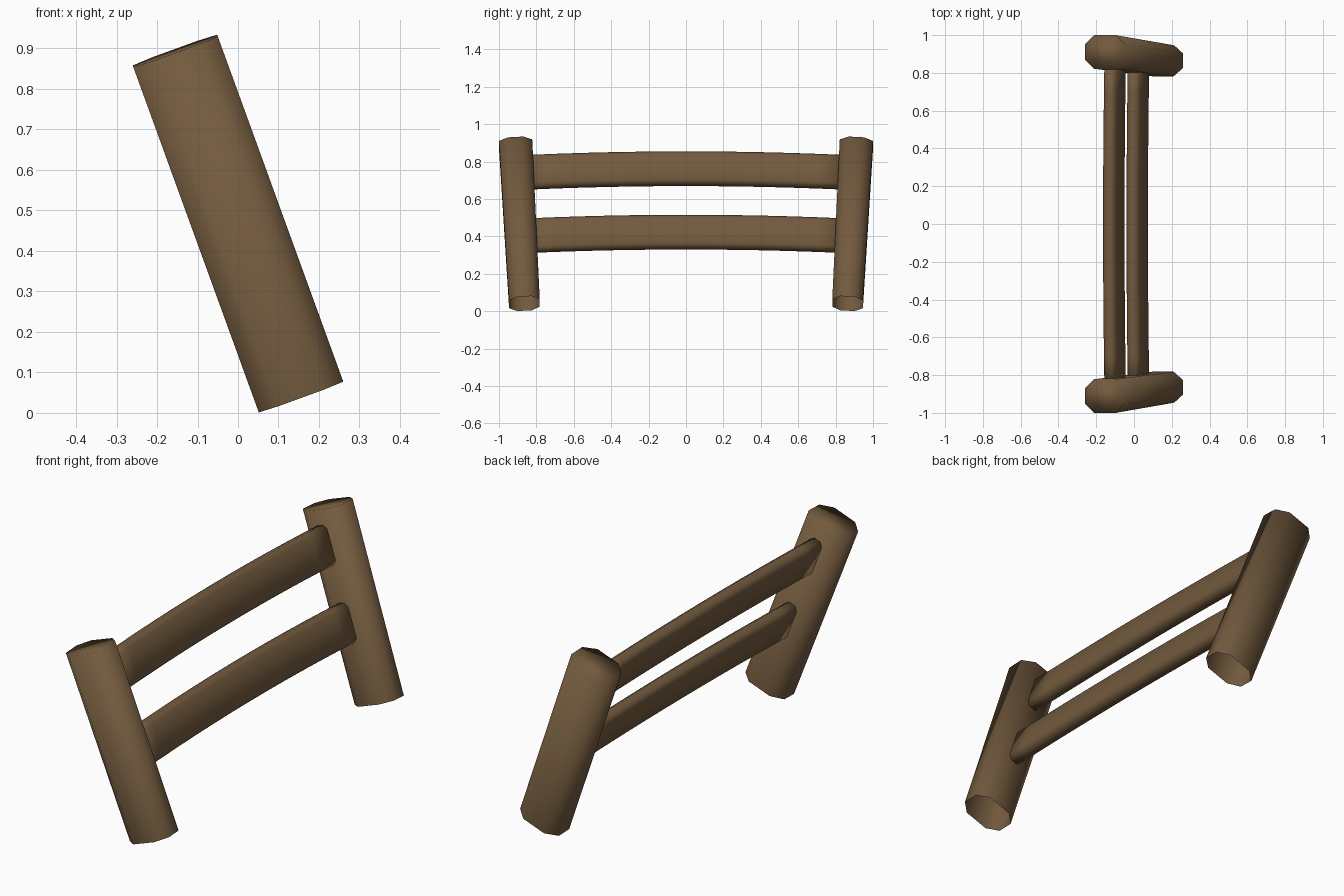
import bpy, bmesh
from mathutils import Vector

if "Cube" in bpy.data.objects:
    bpy.data.objects.remove(bpy.data.objects["Cube"])

wood = bpy.data.materials.new("brown wood")
wood.diffuse_color = (0.17, 0.103, 0.048, 1)
wood.use_nodes = True
wood.node_tree.nodes["Principled BSDF"].inputs["Base Color"].default_value = wood.diffuse_color


def octagon(hu, hv, fu, fv):
    """Chamfered rectangle: half sizes hu, hv and half flat lengths fu, fv."""
    return [(hu, -fv), (hu, fv), (fu, hv), (-fu, hv),
            (-hu, fv), (-hu, -fv), (-fu, -hv), (fu, -hv)]


def loft(name, rings, cap_start, cap_end):
    bm = bmesh.new()
    loops = [[bm.verts.new(p) for p in ring] for ring in rings]
    n = len(loops[0])
    for a, b in zip(loops, loops[1:]):
        for i in range(n):
            j = (i + 1) % n
            bm.faces.new((a[i], a[j], b[j], b[i]))
    if cap_start:
        bm.faces.new(loops[0][::-1])
    if cap_end:
        bm.faces.new(loops[-1])
    bmesh.ops.recalc_face_normals(bm, faces=bm.faces)
    for f in bm.faces:
        f.smooth = True
    mesh = bpy.data.meshes.new(name)
    bm.to_mesh(mesh)
    bm.free()
    mesh.materials.append(wood)
    ob = bpy.data.objects.new(name, mesh)
    bpy.context.collection.objects.link(ob)
    return ob


# Leaning posts, splayed outwards, open underneath
for side, name in ((-1, "left_post"), (1, "right_post")):
    bottom = Vector((0.155, side * 0.864, 0.041))
    top = Vector((-0.155, side * 0.911, 0.894))
    axis = (top - bottom).normalized()
    u = Vector((0.94, 0, 0.342)).normalized()
    v = axis.cross(u)
    rings = []
    for centre, hv in ((bottom, 0.082), (top, 0.089)):
        rings.append([centre + u * a + v * b
                      for a, b in octagon(0.111, hv, 0.06, hv * 0.47)])
    loft(name, rings, False, True)

# Gently arched rails, tilted with the posts
lean = Vector((-0.342, 0, 0.94))
across = Vector((0.94, 0, 0.342))
for name, x, z in (("lower_rail", 0.017, 0.423), ("upper_rail", -0.107, 0.762)):
    rings = []
    for k in range(-6, 7):
        t = k / 6
        centre = Vector((x, t * 0.84, z)) - lean * (0.02 * t * t)
        rings.append([centre + across * a + lean * b
                      for a, b in octagon(0.034, 0.0925, 0.017, 0.0725)])
    loft(name, rings, True, True)
